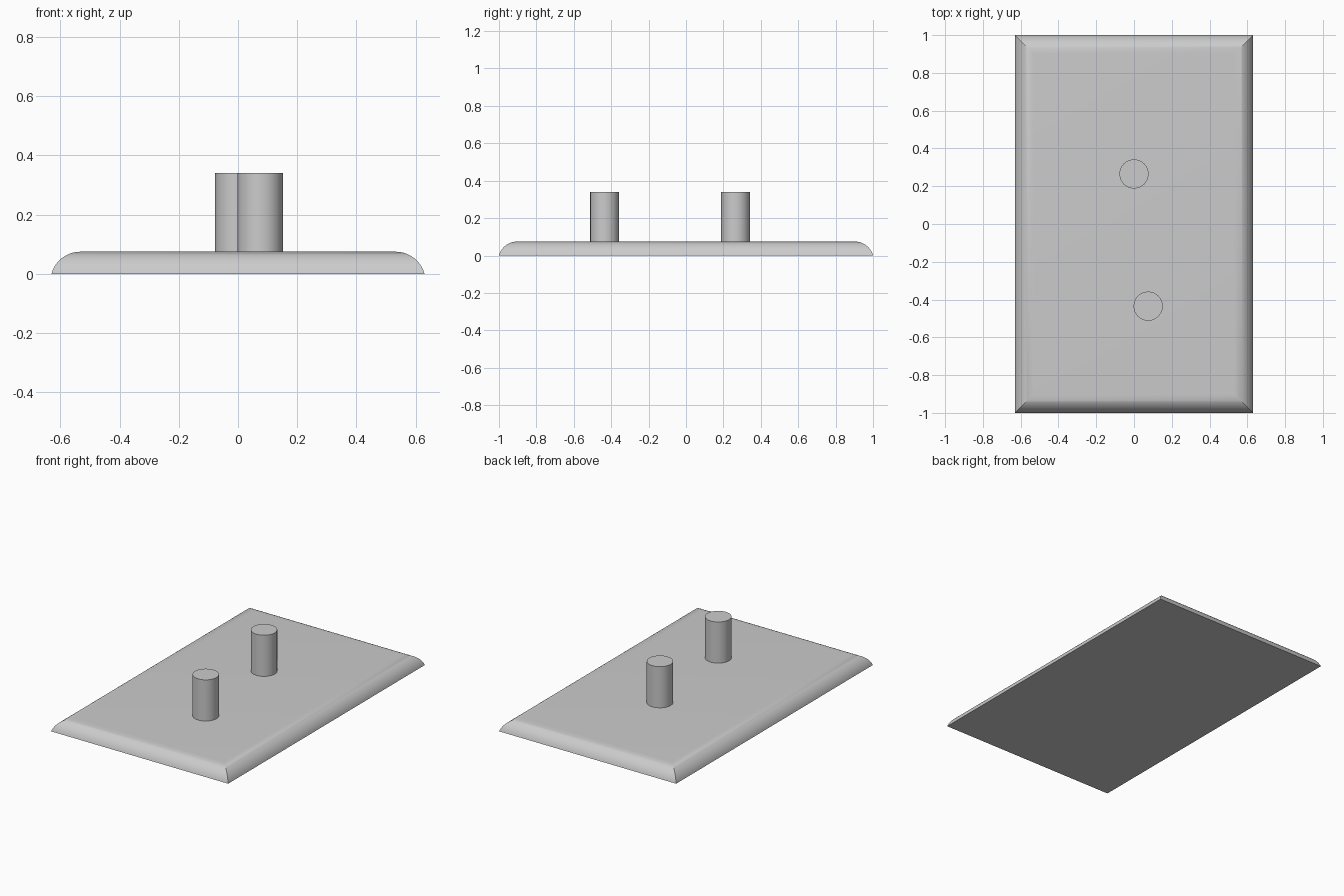
import bpy, bmesh, math

cube = bpy.data.objects.get("Cube")
if cube:
    bpy.data.objects.remove(cube, do_unlink=True)

HALF_X, HALF_Y = 0.63, 1.0
PLATE_H, EDGE_W = 0.075, 0.098
STEPS = 12

grey = bpy.data.materials.new("plain grey")
grey.use_nodes = True
colour = (0.6, 0.6, 0.6, 1)
grey.diffuse_color = colour
grey.node_tree.nodes["Principled BSDF"].inputs["Base Color"].default_value = colour


def finish(bm, name):
    bmesh.ops.recalc_face_normals(bm, faces=bm.faces)
    mesh = bpy.data.meshes.new(name)
    bm.to_mesh(mesh)
    bm.free()
    mesh.materials.append(grey)
    ob = bpy.data.objects.new(name, mesh)
    bpy.context.collection.objects.link(ob)
    bpy.ops.object.select_all(action="DESELECT")
    ob.select_set(True)
    bpy.context.view_layer.objects.active = ob
    bpy.ops.object.shade_smooth_by_angle(angle=math.radians(30))
    return ob


# Base plate: rectangular rings following a rounded edge, with mitred corners
radius = (EDGE_W ** 2 + PLATE_H ** 2) / (2 * PLATE_H)
sweep = math.asin(EDGE_W / radius)
bm = bmesh.new()
rings = []
for i in range(STEPS + 1):
    a = sweep * (1 - i / STEPS)
    inset = EDGE_W - radius * math.sin(a)
    z = PLATE_H - radius * (1 - math.cos(a))
    x, y = HALF_X - inset, HALF_Y - inset
    rings.append([bm.verts.new((sx * x, sy * y, z))
                  for sx, sy in ((-1, -1), (1, -1), (1, 1), (-1, 1))])
for low, high in zip(rings, rings[1:]):
    for k in range(4):
        n = (k + 1) % 4
        bm.faces.new((low[k], low[n], high[n], high[k]))
bm.faces.new(rings[0][::-1])
bm.faces.new(rings[-1])
finish(bm, "base_plate")

# Two round pegs standing on the plate
PEG_R, PEG_TOP = 0.077, 0.34
for name, x, y in (("front_peg", 0.075, -0.435), ("back_peg", 0.0, 0.265)):
    bm = bmesh.new()
    bmesh.ops.create_cone(bm, cap_ends=True, segments=48, radius1=PEG_R,
                          radius2=PEG_R, depth=PEG_TOP - PLATE_H)
    peg = finish(bm, name)
    peg.location = (x, y, (PEG_TOP + PLATE_H) / 2)
